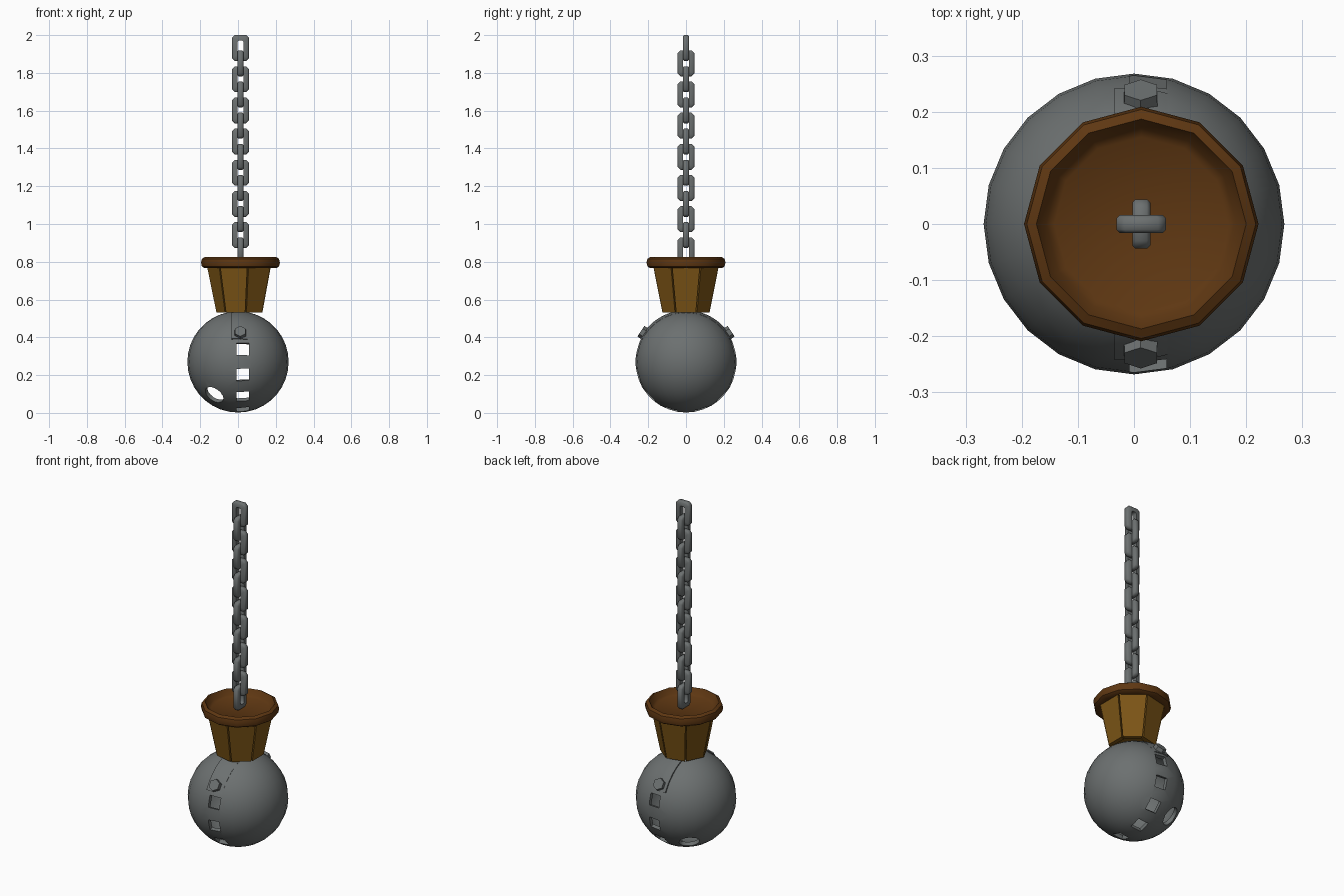
import bpy, bmesh, math
from mathutils import Vector, Matrix

if "Cube" in bpy.data.objects:
    bpy.data.objects.remove(bpy.data.objects["Cube"])

CX = 0.013                      # axis of bucket and chain
BALL = Vector((0, 0, 0.27))
R = 0.268


def material(name, rgb):
    m = bpy.data.materials.new(name)
    m.diffuse_color = (*rgb, 1)
    m.use_nodes = True
    m.node_tree.nodes["Principled BSDF"].inputs["Base Color"].default_value = m.diffuse_color
    return m


iron = material("grey iron", (0.15, 0.163, 0.163))
stave_wood = material("golden wood", (0.205, 0.092, 0.008))
rim_wood = material("dark wood", (0.112, 0.038, 0.006))


def make(name, bm, mat, smooth=None, recalc=True):
    if recalc:
        bmesh.ops.recalc_face_normals(bm, faces=bm.faces)
    me = bpy.data.meshes.new(name)
    bm.to_mesh(me)
    bm.free()
    ob = bpy.data.objects.new(name, me)
    bpy.context.collection.objects.link(ob)
    if mat:
        me.materials.append(mat)
    if smooth:
        smooth_object(ob, smooth)
    return ob


def select(ob):
    bpy.ops.object.select_all(action='DESELECT')
    ob.select_set(True)
    bpy.context.view_layer.objects.active = ob


def smooth_object(ob, angle):
    select(ob)
    bpy.ops.object.shade_smooth_by_angle(angle=math.radians(angle))


def loft(bm, rings, closed=False):
    """Bridge rings of points; cap the ends, or join last to first."""
    vs = [[bm.verts.new(p) for p in r] for r in rings]
    n = len(vs[0])
    pairs = list(zip(vs, vs[1:])) + ([(vs[-1], vs[0])] if closed else [])
    for a, b in pairs:
        for i in range(n):
            j = (i + 1) % n
            bm.faces.new((a[i], a[j], b[j], b[i]))
    if not closed:
        bm.faces.new(vs[0][::-1])
        bm.faces.new(vs[-1])


def ngon(n, r, z, start=0.0):
    return [(CX + r * math.cos(start + math.tau * i / n),
             r * math.sin(start + math.tau * i / n), z) for i in range(n)]


def aim(d, dist):
    """Matrix placing local z along d, at a distance from the ball centre."""
    d = Vector(d).normalized()
    x = Vector((1, 0, 0))
    x = (x - d * x.dot(d)).normalized()
    rot = Matrix((x, d.cross(x), d)).transposed().to_4x4()
    return Matrix.Translation(BALL + d * dist) @ rot


# Hollow ball: outer skin plus flipped inner skin
bm = bmesh.new()
at_ball = Matrix.Translation(BALL)
bmesh.ops.create_uvsphere(bm, u_segments=24, v_segments=18, radius=R, matrix=at_ball)
outer = set(bm.faces)
bmesh.ops.create_uvsphere(bm, u_segments=24, v_segments=18, radius=R - 0.022, matrix=at_ball)
bmesh.ops.reverse_faces(bm, faces=[f for f in bm.faces if f not in outer])
ball = make("hollow_ball", bm, iron, recalc=False)

# Square and round holes, the same on front and back
bm = bmesh.new()
for s in (-1, 1):
    for deg in (15, -15, -44, -73):
        a = math.radians(deg)
        m = aim((0, s * math.cos(a), math.sin(a)), 0.26)
        m = Matrix.Translation((0.025, 0, 0)) @ m @ Matrix.Diagonal((0.066, 0.066, 0.1, 1))
        bmesh.ops.create_cube(bm, size=1, matrix=m)
    bmesh.ops.create_cone(bm, cap_ends=True, segments=16, radius1=0.055, radius2=0.055,
                          depth=0.1, matrix=aim((-0.13, s * 0.154, -0.18), 0.26))
cutter = make("hole_cutter", bm, None)
cutter.hide_render = True
mod = ball.modifiers.new("holes", 'BOOLEAN')
mod.operation = 'DIFFERENCE'
mod.solver = 'EXACT'
mod.object = cutter
select(ball)
bpy.ops.object.modifier_apply(modifier=mod.name)
bpy.data.objects.remove(cutter)
smooth_object(ball, 35)

# Overlapping strap across the top, raised on its left edge
bm = bmesh.new()
rings = []
for i in range(25):
    a = math.radians(27 + 126 * i / 24)
    ring = []
    for x, r in ((-0.035, 0.274), (0.0, 0.273), (0.03, 0.271), (0.06, 0.268),
                 (0.06, 0.258), (-0.035, 0.258)):
        q = math.sqrt(r * r - x * x)
        ring.append(BALL + Vector((x, -q * math.cos(a), q * math.sin(a))))
    rings.append(ring)
loft(bm, rings)
make("strap", bm, iron, 35)

# Hex bolts holding the strap
for name, s in (("front_bolt", -1), ("back_bolt", 1)):
    bm = bmesh.new()
    m = Matrix.Translation((0.012, 0, 0)) @ aim((0, s * 0.235, 0.16), 0.272)
    bmesh.ops.create_cone(bm, cap_ends=True, segments=6, radius1=0.035, radius2=0.033,
                          depth=0.034, matrix=m)
    make(name, bm, iron)

# Seven tapered bucket staves around a core
STEP = math.tau / 7
for k in range(7):
    mid = k * STEP
    n = Vector((math.cos(mid), math.sin(mid), 0))
    t = Vector((-n.y, n.x, 0))
    rings = []
    for z, r in ((0.532, 0.129), (0.768, 0.177)):
        ap = r * math.cos(STEP / 2)
        w = r * math.sin(STEP / 2) - 0.004
        c = Vector((CX, 0, z))
        rings.append([c + n * ap - t * w, c + n * ap + t * w,
                      c + n * (ap - 0.025) + t * (w - 0.012),
                      c + n * (ap - 0.025) - t * (w - 0.012)])
    bm = bmesh.new()
    loft(bm, rings)
    make(f"stave_{k + 1}", bm, stave_wood)

bm = bmesh.new()
loft(bm, [ngon(7, 0.112, 0.536, STEP / 2), ngon(7, 0.16, 0.772, STEP / 2)])
make("bucket_core", bm, stave_wood)

# Twelve-sided rim with a dished lid
bm = bmesh.new()
profile = ((0.16, 0.766), (0.19, 0.766), (0.204, 0.775), (0.209, 0.796), (0.204, 0.816),
           (0.187, 0.826), (0.17, 0.795), (0.155, 0.785))
loft(bm, [ngon(12, r, z) for r, z in profile])
make("rim_and_lid", bm, rim_wood, 40)


# Chain of alternating links
def link(name, top, sideways):
    hw, hh, b, d = 0.044, 0.0685, 0.028, 0.016

    def outline(w, h, c, y):
        pts = ((w, h - c), (w - c, h), (c - w, h), (-w, h - c),
               (-w, c - h), (c - w, -h), (w - c, -h), (w, c - h))
        out = []
        for px, pz in pts:
            x, yy = (-y, px) if sideways else (px, y)
            out.append((CX + x, yy, top - hh + pz))
        return out
    e = 0.006
    bm = bmesh.new()
    loft(bm, [outline(hw - e, hh - e, 0.012, -d), outline(hw, hh, 0.014, e - d),
              outline(hw, hh, 0.014, d - e), outline(hw - e, hh - e, 0.012, d),
              outline(hw - b, hh - b, 0.007, d), outline(hw - b, hh - b, 0.007, -d)],
         closed=True)
    make(name, bm, iron, 50)


for i in range(7):
    link(f"front_link_{i + 1}", 2.0 - 0.165 * i, False)
    link(f"side_link_{i + 1}", 1.919 - 0.165 * i, True)
